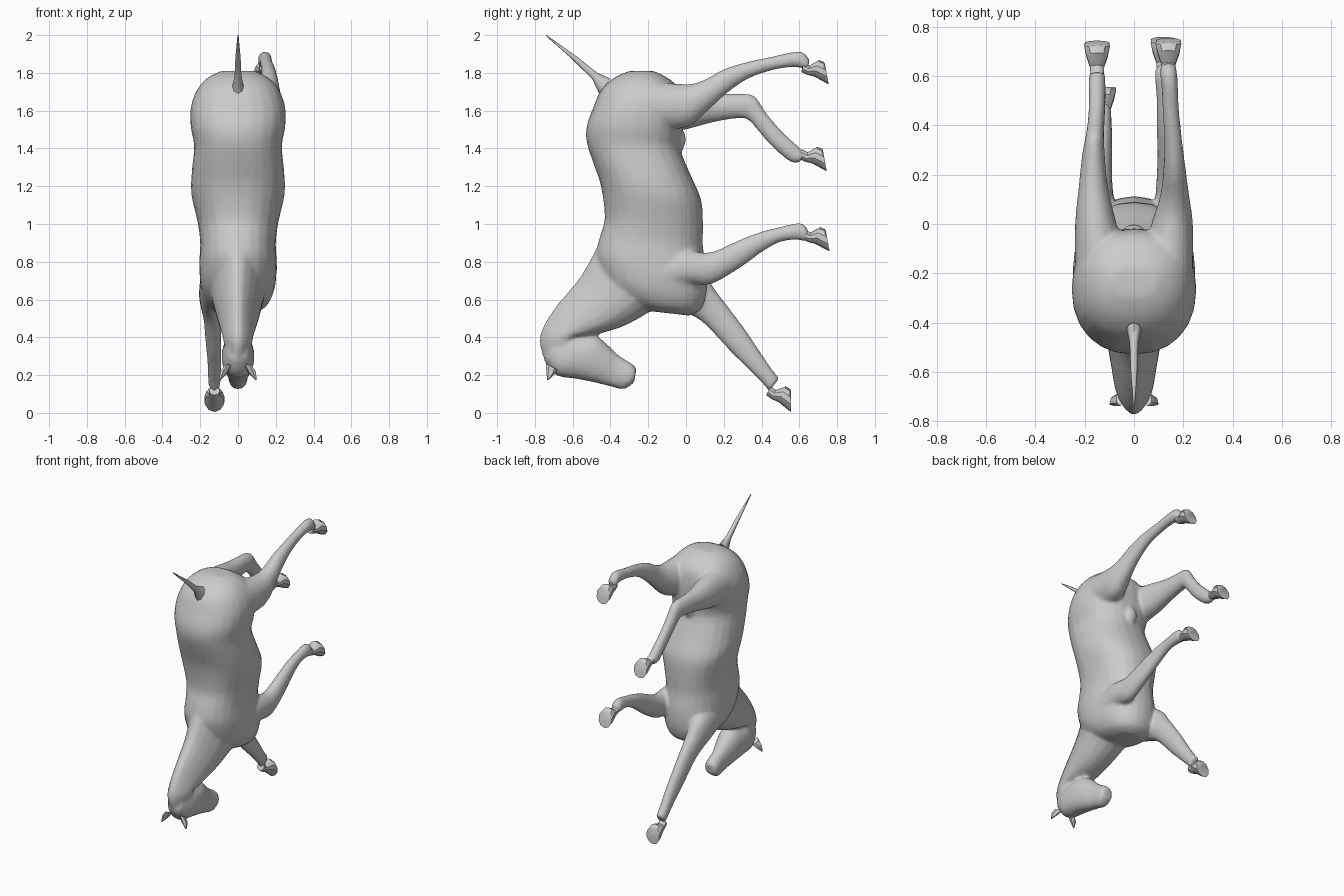
import bpy, bmesh, math
from mathutils import Vector


def spline(rows, steps):
    """Catmull-Rom interpolation through rows of numbers."""
    if steps == 1:
        return rows
    out = []
    for i in range(len(rows) - 1):
        a, b, c, d = (rows[max(i - 1, 0)], rows[i], rows[i + 1],
                      rows[min(i + 2, len(rows) - 1)])
        for s in range(steps):
            t = s / steps
            out.append([0.5 * (2 * q + (r - p) * t + (2 * p - 5 * q + 4 * r - u) * t * t
                               + (3 * q - p - 3 * r + u) * t ** 3)
                        for p, q, r, u in zip(a, b, c, d)])
    return out + [rows[-1]]


def loft(name, rows, steps=3, sides=18, power=1.0, taper=0.0):
    """Rings from rows of (y1, z1, y2, z2, x, half width)."""
    bm = bmesh.new()
    rings = []
    for y1, z1, y2, z2, x, w in spline(rows, steps):
        a, b = Vector((x, y1, z1)), Vector((x, y2, z2))
        ring = []
        for k in range(sides):
            t = 2 * math.pi * k / sides
            c, s = math.cos(t), math.sin(t)
            c = math.copysign(abs(c) ** power, c)
            s = math.copysign(abs(s) ** power, s)
            p = (a + b) / 2 + (a - b) / 2 * c
            p.x += w * s * (1 - taper * c)
            ring.append(bm.verts.new(p))
        rings.append(ring)
    for r, q in zip(rings, rings[1:]):
        for k in range(sides):
            n = (k + 1) % sides
            bm.faces.new((r[k], r[n], q[n], q[k]))
    bm.faces.new(rings[0])
    bm.faces.new(rings[-1])
    bmesh.ops.recalc_face_normals(bm, faces=bm.faces)
    me = bpy.data.meshes.new(name)
    bm.to_mesh(me)
    bm.free()
    ob = bpy.data.objects.new(name, me)
    bpy.context.collection.objects.link(ob)
    return ob


def centred(rows):
    return [(a, b, c, d, 0, w) for a, b, c, d, w in rows]


def shade(ob, angle):
    bpy.ops.object.select_all(action='DESELECT')
    ob.select_set(True)
    bpy.context.view_layer.objects.active = ob
    bpy.ops.object.shade_smooth_by_angle(angle=math.radians(angle))


# Torso, chest to rump
torso = loft("horse_body", centred([
    (-.20, .54, .02, .515, .08), (-.30, .58, .08, .55, .15),
    (-.42, .68, .11, .64, .195), (-.475, .82, .11, .76, .205),
    (-.46, .92, .09, .88, .20), (-.43, 1.03, .09, 1.0, .215),
    (-.45, 1.2, .08, 1.13, .248), (-.49, 1.32, .02, 1.27, .243),
    (-.525, 1.43, -.03, 1.40, .232), (-.525, 1.52, -.02, 1.5, .25),
    (-.49, 1.62, -.02, 1.62, .25), (-.45, 1.71, -.04, 1.72, .215),
    (-.38, 1.775, -.10, 1.775, .16), (-.30, 1.81, -.17, 1.81, .09)]),
    sides=24, power=.88)

# Neck, narrow along the mane line
neck = loft("neck", centred([
    (-.47, .88, -.08, .62, .16), (-.56, .72, -.20, .53, .13),
    (-.68, .575, -.34, .455, .105), (-.755, .46, -.50, .41, .085),
    (-.775, .37, -.58, .40, .075), (-.745, .26, -.56, .35, .06)]), taper=.35)

# Head, poll to muzzle
head = loft("head", centred([
    (-.75, .28, -.66, .42, .06), (-.69, .20, -.56, .41, .085),
    (-.58, .18, -.47, .405, .085), (-.48, .16, -.41, .355, .07),
    (-.40, .14, -.35, .30, .052), (-.33, .125, -.285, .26, .052),
    (-.275, .16, -.262, .235, .04)]), power=.9)

# Legs, from inside the body to the pastern
hind_r = loft("hind_leg_right", [
    (-.2, 1.76, -.2, 1.5, .13, .11), (0, 1.74, 0, 1.51, .155, .085),
    (.1, 1.765, .12, 1.605, .165, .06), (.2, 1.82, .22, 1.695, .165, .047),
    (.33, 1.86, .33, 1.77, .16, .037), (.45, 1.885, .46, 1.815, .15, .034),
    (.56, 1.91, .56, 1.83, .145, .034), (.62, 1.91, .61, 1.825, .14, .035),
    (.655, 1.87, .64, 1.81, .14, .03)])
hind_l = loft("hind_leg_left", [
    (-.2, 1.74, -.2, 1.46, -.13, .11), (0, 1.72, 0, 1.5, -.155, .085),
    (.15, 1.695, .15, 1.54, -.165, .06), (.27, 1.69, .28, 1.56, -.165, .047),
    (.36, 1.68, .33, 1.55, -.16, .039), (.42, 1.595, .38, 1.495, -.155, .035),
    (.5, 1.5, .455, 1.41, -.15, .034), (.6, 1.405, .55, 1.33, -.15, .035),
    (.635, 1.375, .6, 1.325, -.15, .03)])
fore_r = loft("front_leg_right", [
    (-.2, .85, -.15, .6, .12, .08), (0, .86, 0, .68, .14, .067),
    (.13, .85, .13, .68, .145, .057), (.28, .915, .29, .77, .14, .045),
    (.4, .96, .4, .85, .13, .039), (.5, .985, .5, .905, .125, .033),
    (.61, 1.005, .59, .915, .12, .035), (.65, .96, .635, .905, .12, .03)])
fore_l = loft("front_leg_left", [
    (-.05, .8, -.2, .6, -.12, .08), (.1, .72, -.03, .54, -.14, .067),
    (.17, .63, .06, .5, -.14, .057), (.225, .56, .13, .44, -.135, .047),
    (.315, .44, .23, .33, -.13, .042), (.395, .32, .325, .235, -.125, .037),
    (.46, .225, .405, .155, -.125, .034), (.495, .185, .44, .115, -.125, .033)])

# Small sheath under the flank
sheath = loft("sheath", centred([
    (-.10, 1.44, -.06, 1.53, .045), (-.04, 1.405, -.01, 1.49, .042),
    (-.02, 1.385, .0, 1.44, .025)]), sides=10)

# Merge the flesh into one skin
parts = [torso, neck, head, hind_r, hind_l, fore_r, fore_l, sheath]
bpy.ops.object.select_all(action='DESELECT')
for p in parts:
    p.select_set(True)
bpy.context.view_layer.objects.active = torso
bpy.ops.object.join()
m = torso.modifiers.new("blend", 'REMESH')
m.mode, m.voxel_size = 'VOXEL', .011
m = torso.modifiers.new("soften", 'SMOOTH')
m.factor, m.iterations = .5, 5
m = torso.modifiers.new("simplify", 'DECIMATE')
m.ratio = .2
for name in ("blend", "soften", "simplify"):
    bpy.ops.object.modifier_apply(modifier=name)
shade(torso, 60)


# Hooves, shaped relative to the toe
def hoof(name, x, y, z, turn=0):
    c, s = math.cos(math.radians(turn)), math.sin(math.radians(turn))

    def at(u, v):
        return y + u * c - v * s, z + u * s + v * c
    rows = [((-.13, .115), (-.145, .065), .028), ((-.10, .10), (-.115, .05), .03),
            ((-.05, .128), (-.075, .04), .046), ((-.025, .118), (-.02, .01), .055),
            ((-.02, .11), (0, 0), .052)]
    shade(loft(name, [(*at(*a), *at(*b), x, w) for a, b, w in rows],
               steps=1, sides=10), 35)


hoof("hind_hoof_right", .14, .755, 1.74)
hoof("hind_hoof_left", -.15, .745, 1.28)
hoof("front_hoof_right", .12, .76, .855)
hoof("front_hoof_left", -.125, .556, .005, -10)

# Tail
shade(loft("tail", centred([
    (-.46, 1.69, -.40, 1.77, .03), (-.495, 1.765, -.47, 1.80, .018),
    (-.60, 1.87, -.58, 1.888, .014), (-.742, 1.996, -.738, 2.0, .003)]),
    steps=1, sides=8), 60)

# Ears and nostrils
for side, label in ((1, "right"), (-1, "left")):
    shade(loft("ear_" + label, [
        (-.74, .26, -.68, .23, side * .055, .018),
        (-.74, .225, -.695, .205, side * .075, .022),
        (-.735, .175, -.725, .175, side * .095, .005)], steps=1, sides=6), 40)
